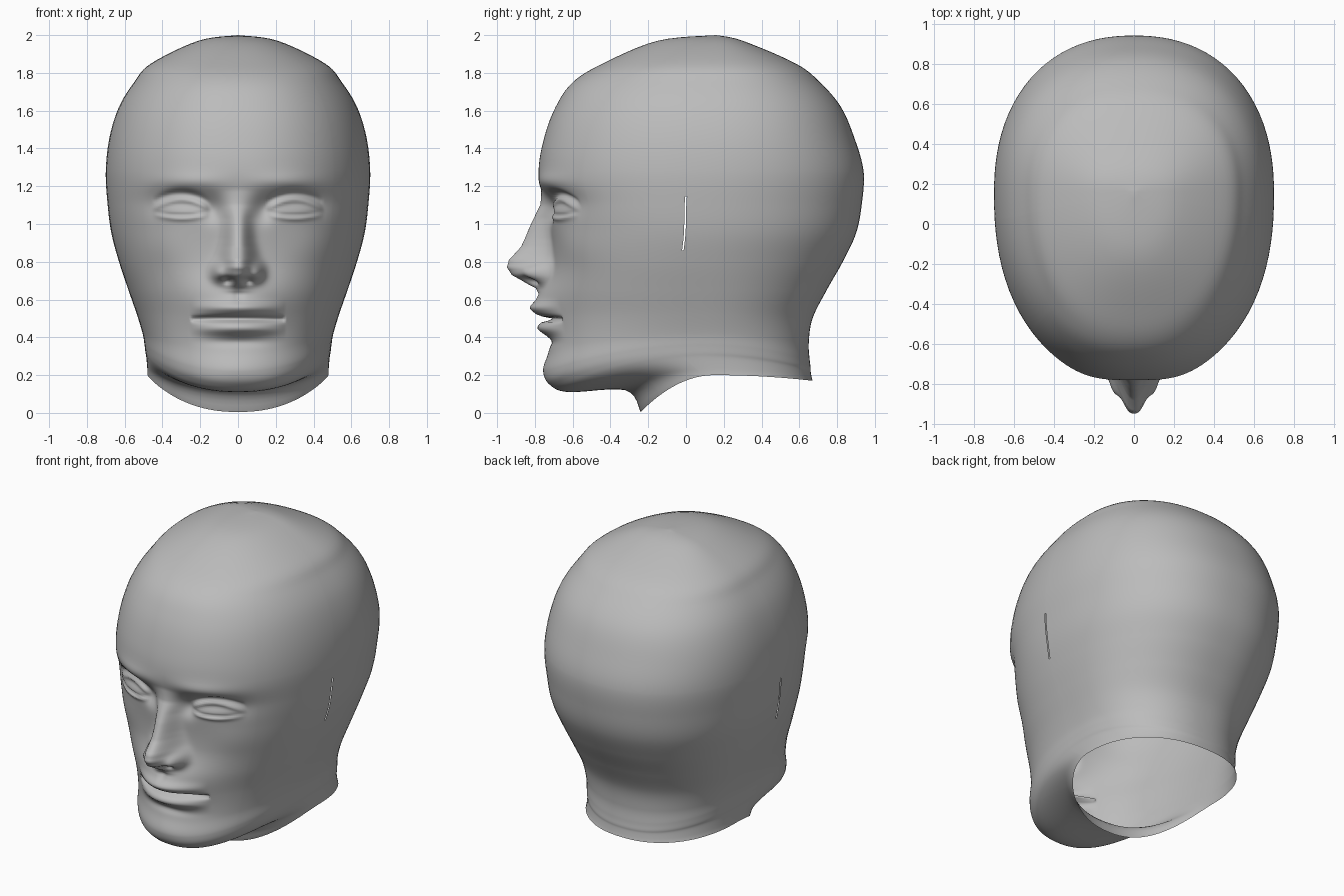
import bpy, bmesh, math

cube = bpy.data.objects.get("Cube")
if cube:
    bpy.data.objects.remove(cube, do_unlink=True)

# Key rings, crown to neck edge:
# front y, front z, back y, back z, side z, half width, y of widest point
RINGS = [
    (.16, 2.0, .16, 2.0, 2.0, 0, .16),
    (-.15, 1.97, .30, 1.97, 1.97, .21, .16),
    (-.44, 1.85, .58, 1.85, 1.85, .46, .16),
    (-.60, 1.75, .71, 1.75, 1.75, .55, .16),
    (-.69, 1.62, .82, 1.62, 1.62, .63, .16),
    (-.75, 1.46, .89, 1.46, 1.46, .68, .16),
    (-.78, 1.28, .94, 1.28, 1.28, .70, .15),
    (-.75, 1.1, .93, 1.1, 1.1, .69, .13),
    (-.72, .95, .90, .95, .95, .67, .12),
    (-.71, .8, .83, .8, .8, .63, .1),
    (-.72, .65, .745, .65, .65, .58, .1),
    (-.71, .5, .67, .5, .52, .535, .1),
    (-.72, .34, .65, .37, .42, .505, .1),
    (-.745, .22, .655, .28, .36, .495, .1),
    (-.72, .15, .66, .24, .32, .49, .1),
    (-.62, .11, .66, .22, .29, .485, .1),
    (-.32, .12, .665, .19, .23, .48, .13),
    (-.24, .005, .67, .17, .2, .48, .15),
]
POWER = 2.25
EAR = 1.42


def bell(d, width):
    return math.exp(-(d / width) ** 2)


def lerp_table(table, z):
    """Smoothly interpolate a descending list of (z, value)."""
    if z >= table[0][0]:
        return table[0][1]
    for (z0, v0), (z1, v1) in zip(table, table[1:]):
        if z >= z1:
            f = (z0 - z) / (z0 - z1)
            return v0 + (v1 - v0) * f
    return table[-1][1]


def catmull(a, b, c, d, t):
    return .5 * (2 * b + (c - a) * t + (2 * a - 5 * b + 4 * c - d) * t * t
                 + (3 * b - a - 3 * c + d) * t ** 3)


NOSE_HEIGHT = [(1.18, 0), (1.1, .025), (.98, .105), (.88, .16), (.81, .225),
               (.77, .23), (.73, .19), (.69, .1), (.66, .03), (.63, 0)]
NOSE_WIDTH = [(1.15, .075), (1.03, .06), (.92, .068), (.8, .085), (.72, .09), (.64, .07)]


def nose(x, z):
    ridge = lerp_table(NOSE_HEIGHT, z) * math.exp(-(x / lerp_table(NOSE_WIDTH, z)) ** 2.5)
    wing = .075 * bell(x - .105, .035) * bell(z - .745, .045)
    nostril = .05 * bell(x - .05, .025) * bell(z - .7, .02)
    return ridge + wing - nostril


def eye(x, z):
    e = max(0, 1 - ((x - .3) / .15) ** 2)
    upper, lower = 1.065 + .05 * e, 1.065 - .02 * e
    root = math.sqrt(e)
    h = -.055 * bell(x - .28, .17) * bell(z - 1.11, .07)        # socket
    h -= .03 * bell(x - .13, .05) * bell(z - 1.07, .06)         # inner corner
    h += .03 * e * bell(z - 1.08, .05)                          # eyeball
    h += .018 * root * bell(z - upper - .012, .014)             # upper lid
    h -= .02 * root * bell(z - upper - .05, .018)               # lid crease
    h += .014 * e * bell(z - lower + .014, .014)                # lower lid
    h -= .014 * e * bell(z - lower, .008)
    h += .02 * bell(x - .26, .18) * bell(z - 1.22, .05)         # brow
    return h


def mouth(x, z):
    taper = max(0, 1 - (x / .25) ** 2)
    h = .08 * bell(x, .21) * bell(z - .57, .13)                 # muzzle
    h += .035 * taper * bell(z - .555, .032)                    # upper lip
    h += .042 * taper * bell(z - .445, .032)                    # lower lip
    h -= .07 * math.sqrt(taper) * bell(z - .497, .012)          # lip parting
    h -= .012 * bell(x, .025) * bell(z - .625, .035)            # groove under nose
    h -= .015 * bell(x, .15) * bell(z - .375, .025)
    return h


def face_relief(x, z):
    x = abs(x)
    chin = .012 * bell(x, .14) * bell(z - .24, .07)
    cheek = .015 * bell(x - .42, .14) * bell(z - .88, .12)
    return nose(x, z) + eye(x, z) + mouth(x, z) + chin + cheek


# Subdivide the key rings, finely over the face
rows = []
for i in range(len(RINGS) - 1):
    quad = [RINGS[min(max(i + k, 0), len(RINGS) - 1)] for k in (-1, 0, 1, 2)]
    steps = 15 if 6 <= i <= 12 else 6
    for s in range(steps):
        rows.append([catmull(*v, s / steps) for v in zip(*quad)])
rows.append(list(RINGS[-1]))

# Angles around the head, fine in front, with a narrow column at each ear
fine, coarse, split = 46, 36, .78
half = [split * k / fine for k in range(fine)]
half += [split + (math.pi - split) * k / coarse for k in range(coarse)]
half = sorted([a for a in half if abs(a - EAR) > .02] + [EAR - .005, EAR + .005])
angles = [-a for a in reversed(half[1:])] + half + [math.pi]


def head_point(row, angle):
    yf, zf, yb, zb, zm, w, yc = row
    s, c = math.sin(angle), math.cos(angle)
    r = (abs(s) ** POWER + abs(c) ** POWER) ** (1 / POWER)
    s, c = s / r, c / r
    x = max(w, 0) * s
    y = yc - c * ((yc - yf) if c > 0 else (yb - yc))
    z = zm + ((zf if c > 0 else zb) - zm) * c * c
    m = min(max((c - .2) / .35, 0), 1)
    return x, y - face_relief(x, z) * m * m * (3 - 2 * m), z


bm = bmesh.new()
grid = [[bm.verts.new(head_point(row, a)) for a in angles] for row in rows]
count = len(angles)
for top, low in zip(grid, grid[1:]):
    for j in range(count):
        k = (j + 1) % count
        mid = (angles[j] + angles[k]) / 2
        # leave the ear slits open
        if abs(abs(mid) - EAR) < .002 and .87 < top[j].co.z < 1.15:
            continue
        bm.faces.new((top[j], low[j], low[k], top[k]))
bmesh.ops.remove_doubles(bm, verts=bm.verts, dist=.0003)
bmesh.ops.recalc_face_normals(bm, faces=bm.faces)
for f in bm.faces:
    f.smooth = True

mesh = bpy.data.meshes.new("head")
bm.to_mesh(mesh)
bm.free()
head = bpy.data.objects.new("head", mesh)
bpy.context.scene.collection.objects.link(head)

# Plain grey
grey = bpy.data.materials.new("plain_grey")
grey.use_nodes = True
colour = (.5, .5, .5, 1)
grey.diffuse_color = colour
grey.node_tree.nodes["Principled BSDF"].inputs["Base Color"].default_value = colour
mesh.materials.append(grey)
